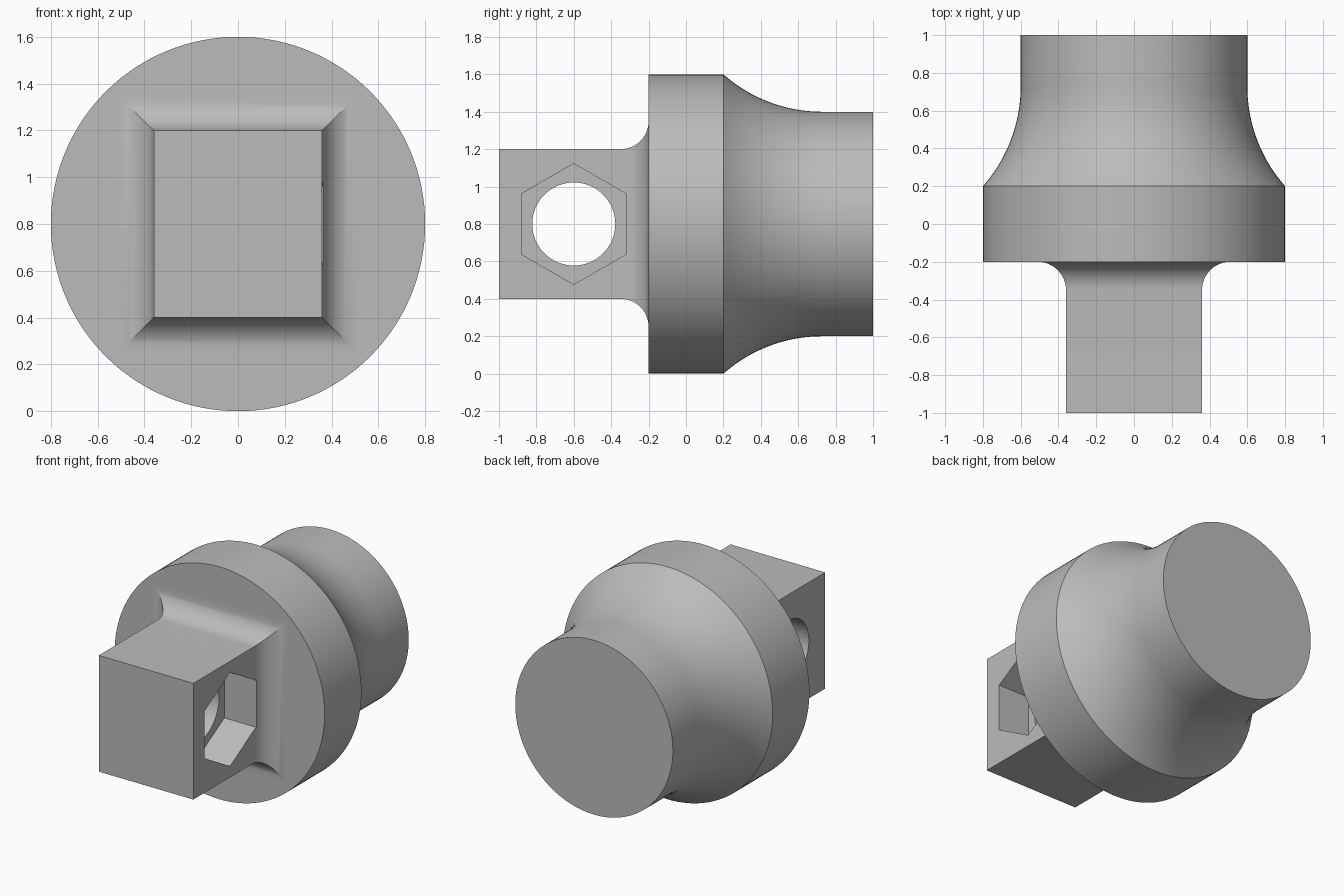
import bpy, bmesh
from math import sin, cos, pi, sqrt, radians

cube = bpy.data.objects.get("Cube")
if cube:
    bpy.data.objects.remove(cube, do_unlink=True)

CENTRE_Z = 0.8
HOLE_Y = -0.6

grey = bpy.data.materials.new("plain grey")
grey.use_nodes = True
colour = (0.5, 0.5, 0.5, 1)
grey.diffuse_color = colour
grey.node_tree.nodes["Principled BSDF"].inputs["Base Color"].default_value = colour


def loft(name, rings):
    """Closed solid skinned through equal-sized rings of points."""
    bm = bmesh.new()
    loops = [[bm.verts.new(p) for p in ring] for ring in rings]
    n = len(loops[0])
    for a, b in zip(loops, loops[1:]):
        for i in range(n):
            j = (i + 1) % n
            bm.faces.new((a[i], a[j], b[j], b[i]))
    bm.faces.new(loops[0])
    bm.faces.new(loops[-1])
    bmesh.ops.recalc_face_normals(bm, faces=bm.faces)
    mesh = bpy.data.meshes.new(name)
    bm.to_mesh(mesh)
    bm.free()
    mesh.materials.append(grey)
    obj = bpy.data.objects.new(name, mesh)
    bpy.context.collection.objects.link(obj)
    return obj


def y_circle(y, r, n=128):
    return [(r * cos(2 * pi * i / n), y, CENTRE_Z + r * sin(2 * pi * i / n)) for i in range(n)]


def x_polygon(x, r, n):
    return [(x, HOLE_Y + r * sin(2 * pi * i / n), CENTRE_Z + r * cos(2 * pi * i / n)) for i in range(n)]


def y_rectangle(y, grow):
    w, h = 0.36 + grow, 0.4 + grow
    return [(sx * w, y, CENTRE_Z + sz * h) for sx, sz in ((-1, -1), (1, -1), (1, 1), (-1, 1))]


def smooth(obj):
    bpy.ops.object.select_all(action="DESELECT")
    obj.select_set(True)
    bpy.context.view_layer.objects.active = obj
    bpy.ops.object.shade_smooth_by_angle(angle=radians(25))


# Round flange with a concave neck
R = 0.8
neck_start, neck_end = 0.2, 0.2 + sqrt(0.4 * R - 0.04)
STEPS = 20
rings = [y_circle(-0.2, 0.8)]
for i in range(STEPS + 1):
    y = neck_start + (neck_end - neck_start) * i / STEPS
    rings.append(y_circle(y, 0.6 + R - sqrt(R * R - (neck_end - y) ** 2)))
rings.append(y_circle(1.0, 0.6))
smooth(loft("flange_and_neck", rings))

# Square lug with a mitred fillet at its root
FILLET = 0.15
rings = [y_rectangle(-1.0, 0)]
for i in range(13):
    a = pi / 2 * i / 12
    rings.append(y_rectangle(-0.2 - FILLET * (1 - sin(a)), FILLET * (1 - cos(a))))
rings.append(y_rectangle(-0.15, FILLET))
lug = loft("square_lug", rings)

# Hexagonal pocket on the left side, round bore through to the right
cutters = [
    loft("hex_pocket_cutter", [x_polygon(x, 0.323, 6) for x in (0.12, 0.7)]),
    loft("round_bore_cutter", [x_polygon(x, 0.222, 64) for x in (-0.7, 0.4)]),
]
bpy.context.view_layer.objects.active = lug
for cutter in cutters:
    mod = lug.modifiers.new(cutter.name, "BOOLEAN")
    mod.operation = "DIFFERENCE"
    mod.solver = "EXACT"
    mod.object = cutter
    bpy.ops.object.modifier_apply(modifier=mod.name)
    bpy.data.objects.remove(cutter, do_unlink=True)
smooth(lug)
